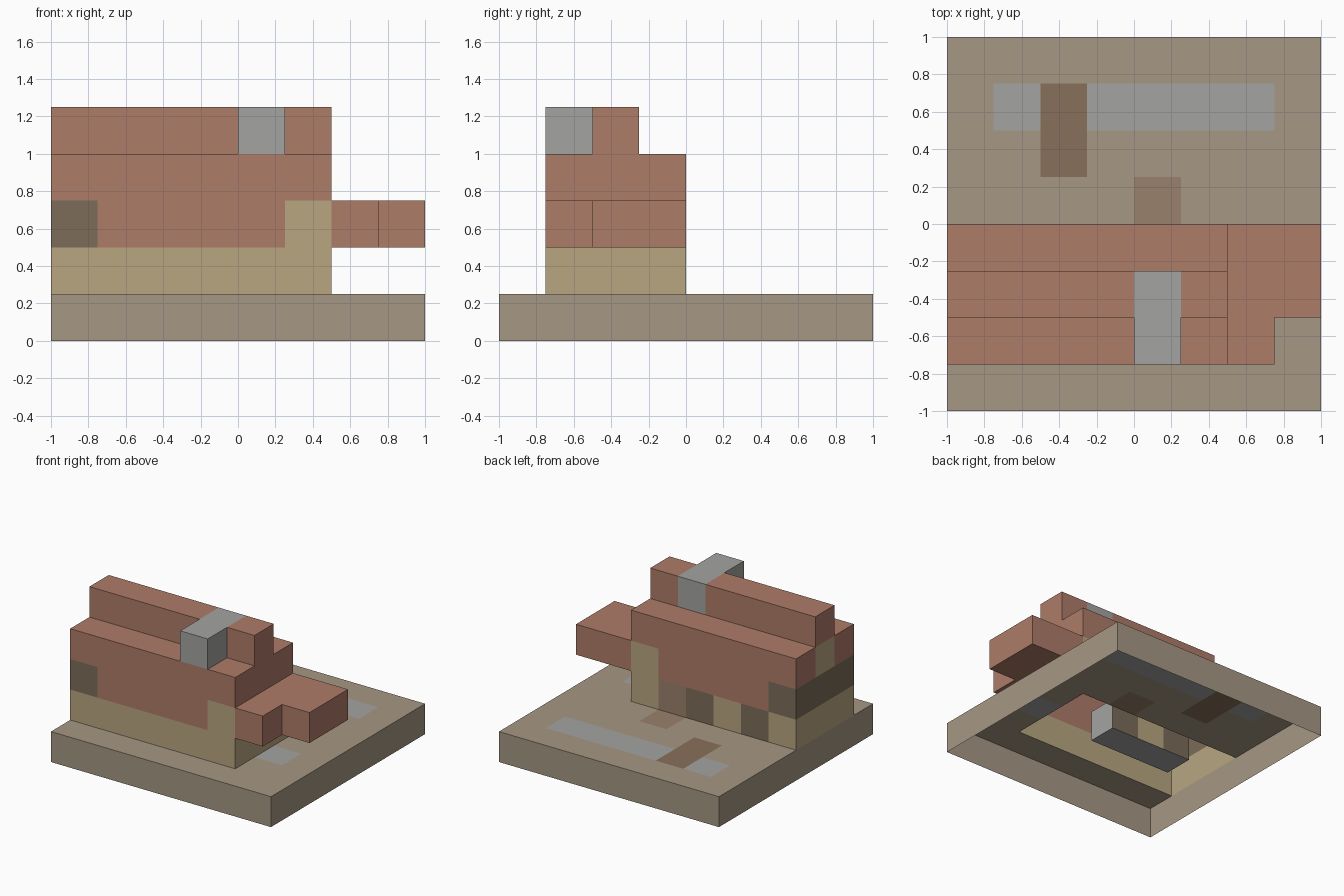
import bpy, bmesh
from mathutils import Vector

if "Cube" in bpy.data.objects:
    bpy.data.objects.remove(bpy.data.objects["Cube"])

V = 0.25  # block size


def mat(name, rgb):
    m = bpy.data.materials.new(name)
    m.diffuse_color = (*rgb, 1)
    m.use_nodes = True
    m.node_tree.nodes["Principled BSDF"].inputs["Base Color"].default_value = m.diffuse_color
    return m


EARTH = mat("earth", (0.38, 0.31, 0.23))
STONE = mat("stone", (0.37, 0.37, 0.36))
PATH = mat("path_brown", (0.25, 0.16, 0.10))
DOOR = mat("door_brown", (0.32, 0.22, 0.15))
PLASTER = mat("plaster", (0.48, 0.38, 0.22))
BEAM = mat("beam", (0.20, 0.15, 0.10))
TILE = mat("roof_tile", (0.42, 0.20, 0.14))

# each part: name, material, boxes as (low corner, high corner); later parts replace earlier blocks
PARTS = [
    ("ground_slab", EARTH, [((-1, -1, 0), (1, 1, .25))]),
    ("paving", STONE, [((-.75, .5, 0), (.75, .75, .25)), ((.5, -.5, 0), (.75, -.25, .25)),
                       ((-.75, -.5, 0), (0, -.25, .25))]),
    ("garden_path", PATH, [((-.5, .25, 0), (-.25, .75, .25))]),
    ("doorstep", DOOR, [((0, 0, 0), (.25, .25, .25))]),
    ("walls", PLASTER, [((-1, -.75, .25), (.5, 0, .5)), ((.25, -.75, .5), (.5, 0, .75))]),
    ("upper_beam", BEAM, [((-1, -.75, .5), (-.75, 0, .75))]),
    ("roof", TILE, [((-.75, -.75, .5), (.25, 0, .75)), ((-1, -.75, .75), (.5, 0, 1)),
                    ((-1, -.5, 1), (.5, -.25, 1.25))]),
    ("porch_roof", TILE, [((.5, -.75, .5), (.75, 0, .75)), ((.75, -.5, .5), (1, 0, .75))]),
    ("gable_panel", PLASTER, [((-1, -.5, .75), (-.75, -.25, 1))]),
    ("door", DOOR, [((0, -.25, .25), (.25, 0, .5))]),
    ("back_shutters", BEAM, [((-.25, -.25, .25), (0, 0, .5)), ((-.75, -.25, .25), (-.5, 0, .5))]),
    ("chimney", STONE, [((0, -.75, 1), (.25, -.25, 1.25)), ((0, -.5, .25), (.25, -.25, .5))]),
    ("room_space", None, [((-.75, -.5, .25), (0, -.25, .5))]),  # hollow room inside
]

# fill the block grid
grid = {}
for name, m, boxes in PARTS:
    for lo, hi in boxes:
        a, b = ([round(c / V) for c in p] for p in (lo, hi))
        for x in range(a[0], b[0]):
            for y in range(a[1], b[1]):
                for z in range(a[2], b[2]):
                    if m:
                        grid[x, y, z] = name
                    else:
                        grid.pop((x, y, z), None)

# one open shell per part: only faces that meet air, underside of the slab left open
for name, m, _ in PARTS:
    if not m:
        continue
    bm = bmesh.new()
    for cell in [c for c, n in grid.items() if n == name]:
        centre = (Vector(cell) + Vector((.5, .5, .5))) * V
        for axis in range(3):
            for s in (-1, 1):
                n = Vector((0, 0, 0))
                n[axis] = s
                near = tuple(int(c + d) for c, d in zip(cell, n))
                if near in grid or near[2] < 0:
                    continue
                u = Vector((0, 0, 0))
                u[(axis + 1) % 3] = V / 2
                w = n.cross(u)
                f = centre + n * V / 2
                bm.faces.new([bm.verts.new(f + p) for p in (-u - w, u - w, u + w, w - u)])
    bmesh.ops.remove_doubles(bm, verts=bm.verts, dist=1e-4)
    # merge flat neighbouring blocks
    bmesh.ops.dissolve_limit(bm, angle_limit=0.01, verts=bm.verts, edges=bm.edges)
    me = bpy.data.meshes.new(name)
    bm.to_mesh(me)
    bm.free()
    me.materials.append(m)
    bpy.context.collection.objects.link(bpy.data.objects.new(name, me))
